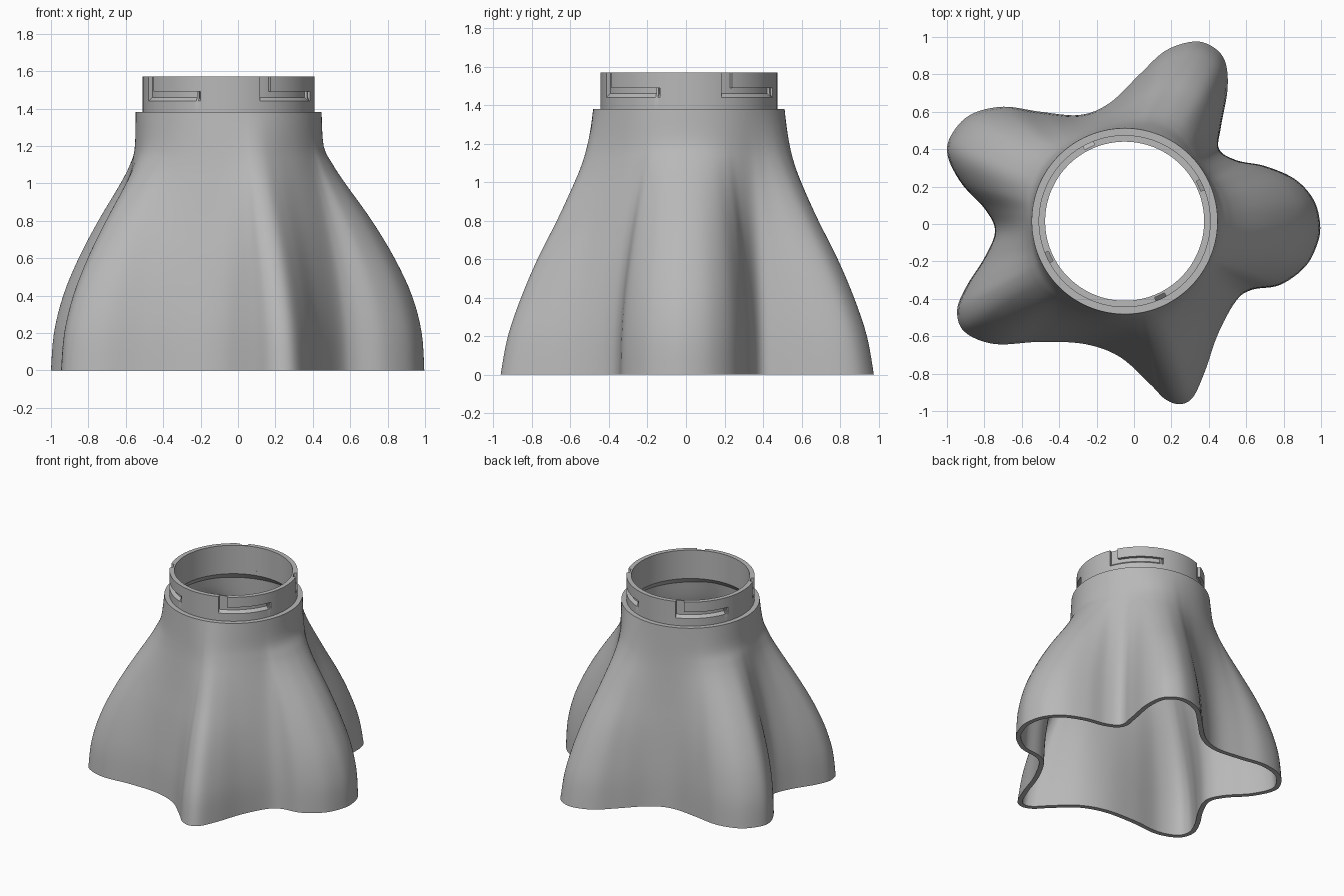
import bpy, bmesh
from math import sin, cos, radians, atan2
from mathutils import Vector

cube = bpy.data.objects.get("Cube")
if cube:
    bpy.data.objects.remove(cube)

CENTRE = Vector((-0.05, 0.015))
NECK_R, COLLAR_R, BORE_R = 0.497, 0.46, 0.425
SHOULDER_Z, TOP_Z = 1.38, 1.57
WALL = 0.035

grey = bpy.data.materials.new("plain grey")
grey.use_nodes = True
grey.diffuse_color = (0.48, 0.48, 0.48, 1)
grey.node_tree.nodes["Principled BSDF"].inputs["Base Color"].default_value = grey.diffuse_color


def smooth_path(points, steps, closed):
    """Catmull-Rom path through the points."""
    pts = [Vector(p) for p in points]
    n = len(pts)
    pick = (lambda i: pts[i % n]) if closed else (lambda i: pts[max(0, min(n - 1, i))])
    path = []
    for i in range(n if closed else n - 1):
        a, b, c, d = (pick(i + k) for k in (-1, 0, 1, 2))
        for s in range(steps):
            t = s / steps
            path.append(b + (c - a) * (t / 2) + (a - b * 2.5 + c * 2 - d * 0.5) * t ** 2
                        + (b * 1.5 - a * 0.5 - c * 1.5 + d * 0.5) * t ** 3)
    return path if closed else path + [pts[-1]]


def finish(name, bm, angle):
    bmesh.ops.remove_doubles(bm, verts=bm.verts, dist=0.0001)
    bmesh.ops.recalc_face_normals(bm, faces=bm.faces)
    mesh = bpy.data.meshes.new(name)
    bm.to_mesh(mesh)
    bm.free()
    mesh.materials.append(grey)
    obj = bpy.data.objects.new(name, mesh)
    bpy.context.collection.objects.link(obj)
    bpy.ops.object.select_all(action='DESELECT')
    obj.select_set(True)
    bpy.context.view_layer.objects.active = obj
    bpy.ops.object.shade_smooth_by_angle(angle=radians(angle))


# Five-lobed foot outline, counterclockwise
outline = smooth_path([
    (.995, 0), (.96, .13), (.86, .24), (.7, .31), (.55, .34), (.455, .40),
    (.465, .52), (.5, .72), (.487, .87), (.417, .95), (.315, .975), (.166, .925),
    (.03, .8), (-.13, .647), (-.29, .583), (-.5, .6), (-.7, .627), (-.877, .583),
    (-.98, .47), (-.995, .36), (-.92, .214), (-.797, .08), (-.743, -.037),
    (-.797, -.176), (-.898, -.337), (-.946, -.465), (-.904, -.578), (-.743, -.642),
    (-.5, -.63), (-.262, -.642), (-.075, -.711), (.086, -.856), (.166, -.936),
    (.246, -.963), (.316, -.925), (.38, -.786), (.449, -.588), (.545, -.412),
    (.63, -.352), (.78, -.326), (.914, -.23), (.98, -.107)], 6, True)

# Height, then how much of the foot shape remains on the sides and on front/back
levels = smooth_path([
    (0, 1, 1), (.2, .975, .92), (.4, .88, .78), (.6, .71, .61), (.8, .49, .41),
    (1, .23, .23), (1.1, .11, .15), (1.2, .02, .09), (SHOULDER_Z, 0, 0)], 4, False)


def section(level):
    ring = []
    for p in outline:
        angle = atan2(p.y - CENTRE.y, p.x - CENTRE.x)
        side = cos(angle) ** 2
        keep = level[1] * side + level[2] * (1 - side)
        neck = CENTRE + Vector((cos(angle), sin(angle))) * NECK_R
        ring.append(neck.lerp(p, keep))
    return ring


def inset(ring):
    out = []
    for i, p in enumerate(ring):
        d = (ring[(i + 1) % len(ring)] - ring[i - 1]).normalized()
        out.append(p + Vector((-d.y, d.x)) * WALL)
    return out


def circle(radius):
    return [CENTRE + (p - CENTRE).normalized() * radius for p in outline]


# Hollow skirt: outer wall, shoulder, bore, inner wall, bottom rim
rings = [(l[0], section(l)) for l in levels]
inner = [(z, inset(r)) for z, r in rings if z < 1.32]
loop = rings + [(SHOULDER_Z, circle(BORE_R)), (1.345, circle(BORE_R))] + inner[::-1]
bm = bmesh.new()
grid = [[bm.verts.new((p.x, p.y, z)) for p in ring] for z, ring in loop]
for k, low in enumerate(grid):
    high = grid[(k + 1) % len(grid)]
    for i in range(len(outline)):
        j = (i + 1) % len(outline)
        bm.faces.new((low[i], low[j], high[j], high[i]))
finish("lobed_skirt", bm, 35)

# Collar with four L-shaped locking slots, made of thin sectors
STEP, DEPTH = 1.5, 0.022


def sector_profile(i):
    a = (i % 60 + 0.5) * STEP
    entry, slot, ridge = a < 7.5, a < 50, 46.5 < a < 48
    r = COLLAR_R
    deep = r - (DEPTH * (0.4 if ridge else 1) if slot else 0)
    up = deep if entry else r
    return [(BORE_R, SHOULDER_Z - .01), (r, SHOULDER_Z - .01), (r, 1.44), (deep, 1.46),
            (deep, 1.49), (up, 1.49), (up, TOP_Z), (BORE_R, TOP_Z)]


bm = bmesh.new()


def row(profile, i):
    a = radians(21.5 + STEP * i)
    return [bm.verts.new((CENTRE.x + r * cos(a), CENTRE.y + r * sin(a), z)) for r, z in profile]


def strip(first, second):
    for k in range(len(first)):
        m = (k + 1) % len(first)
        bm.faces.new((first[k], second[k], second[m], first[m]))


for i in range(240):
    here, after = sector_profile(i), sector_profile(i + 1)
    strip(row(here, i), row(here, i + 1))
    # Slot end walls where the profile changes
    for k in range(len(here) - 1):
        if here[k:k + 2] != after[k:k + 2]:
            a, b = row(here[k:k + 2], i + 1), row(after[k:k + 2], i + 1)
            bm.faces.new((a[0], a[1], b[1], b[0]))
finish("slotted_collar", bm, 30)
